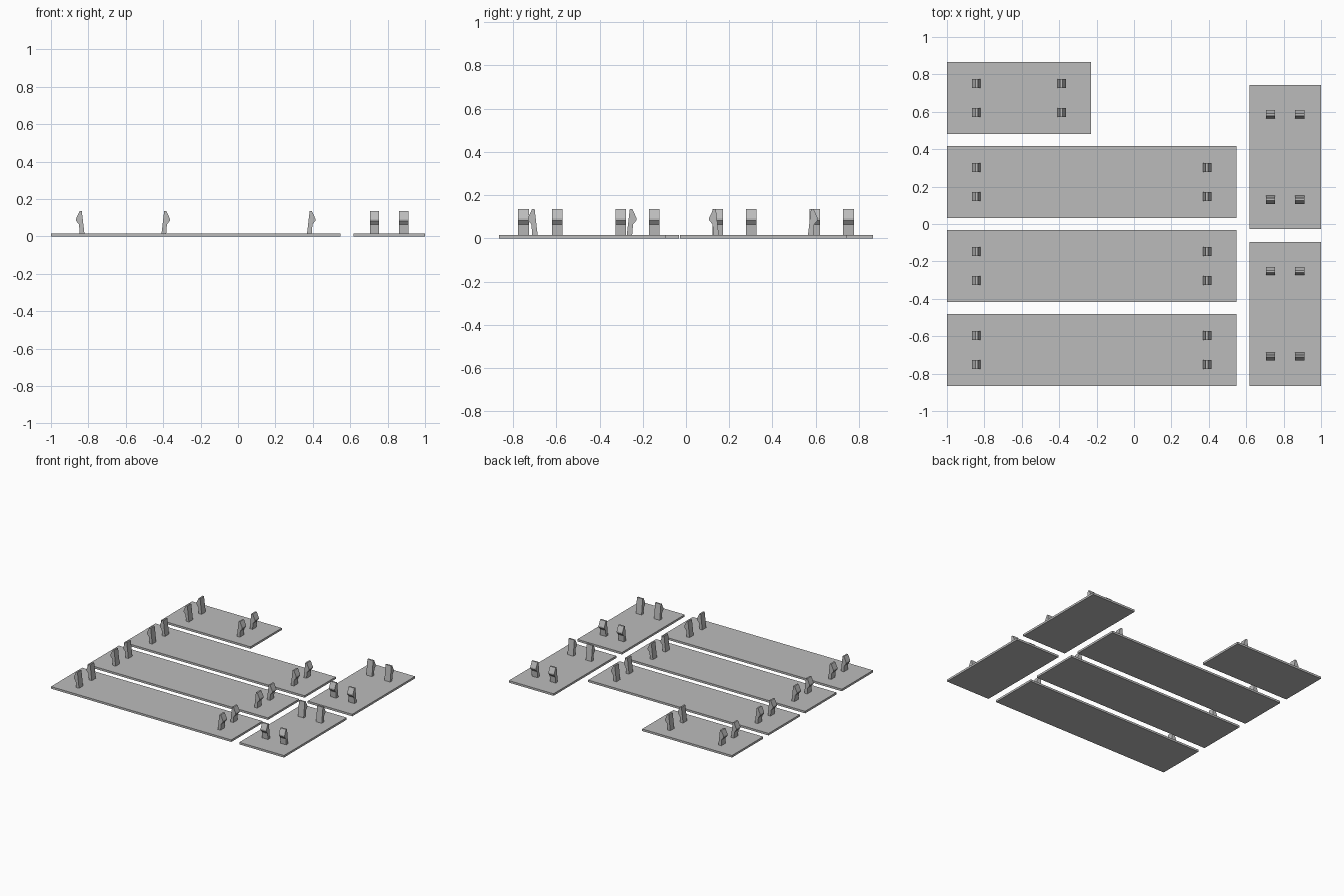
import bpy, bmesh, math
from mathutils import Matrix, Vector

if "Cube" in bpy.data.objects:
    bpy.data.objects.remove(bpy.data.objects["Cube"])

THICK = 0.016      # panel thickness
WIDTH = 0.383      # panel width
SHORT, LONG = 0.77, 1.548
INSET = 0.134      # hook tip to panel end
SPREAD = 0.078     # clip offset from the panel centre line
CLIP_W = 0.049

grey = bpy.data.materials.new("plain grey")
grey.diffuse_color = (0.5, 0.5, 0.5, 1)
grey.use_nodes = True
grey.node_tree.nodes["Principled BSDF"].inputs["Base Color"].default_value = grey.diffuse_color

# Clip side profile: distance inward from the hook tip, height
PROFILE = [(0.0, 0.094), (0.0, 0.083), (0.016, 0.064), (0.020, THICK - 0.002),
           (0.045, THICK - 0.002), (0.031, 0.135), (0.019, 0.135)]


def add_object(name, bm, matrix):
    bmesh.ops.recalc_face_normals(bm, faces=bm.faces)
    mesh = bpy.data.meshes.new(name)
    bm.to_mesh(mesh)
    bm.free()
    mesh.materials.append(grey)
    obj = bpy.data.objects.new(name, mesh)
    obj.matrix_world = matrix
    bpy.context.collection.objects.link(obj)


def panel(name, length, matrix):
    bm = bmesh.new()
    bmesh.ops.create_cube(bm, size=1)
    bmesh.ops.scale(bm, vec=(length, WIDTH, THICK), verts=bm.verts)
    bmesh.ops.translate(bm, vec=(0, 0, THICK / 2), verts=bm.verts)
    add_object(name, bm, matrix)


def clip(name, length, end, side, matrix):
    # Extruded profile with its hook pointing to the panel end
    bm = bmesh.new()
    y = side * SPREAD - CLIP_W / 2
    face = bm.faces.new([bm.verts.new((end * (length / 2 - INSET - u), y, z))
                         for u, z in PROFILE])
    ext = bmesh.ops.extrude_face_region(bm, geom=[face], use_keep_orig=True)
    verts = [g for g in ext["geom"] if isinstance(g, bmesh.types.BMVert)]
    bmesh.ops.translate(bm, vec=(0, CLIP_W, 0), verts=verts)
    add_object(name, bm, matrix)


def clip_panel(name, length, x, y, turned=False):
    m = Matrix.Translation(Vector((x, y, 0)))
    if turned:
        m = m @ Matrix.Rotation(math.pi / 2, 4, 'Z')
    panel(name + "_panel", length, m)
    for end in (-1, 1):
        for side in (-1, 1):
            clip(name + "_clip", length, end, side, m)


# Long panels on the left, with a short one behind them
for i in range(3):
    clip_panel("long_%d" % (i + 1), LONG, -1 + LONG / 2, -0.6735 + 0.449 * i)
clip_panel("back_short", SHORT, -1 + SHORT / 2, 0.6735)

# Short panels on the right, turned a quarter
for i, name in enumerate(("right_front", "right_back")):
    clip_panel(name, SHORT, 1 - WIDTH / 2, -0.865 + SHORT / 2 + 0.838 * i, True)
